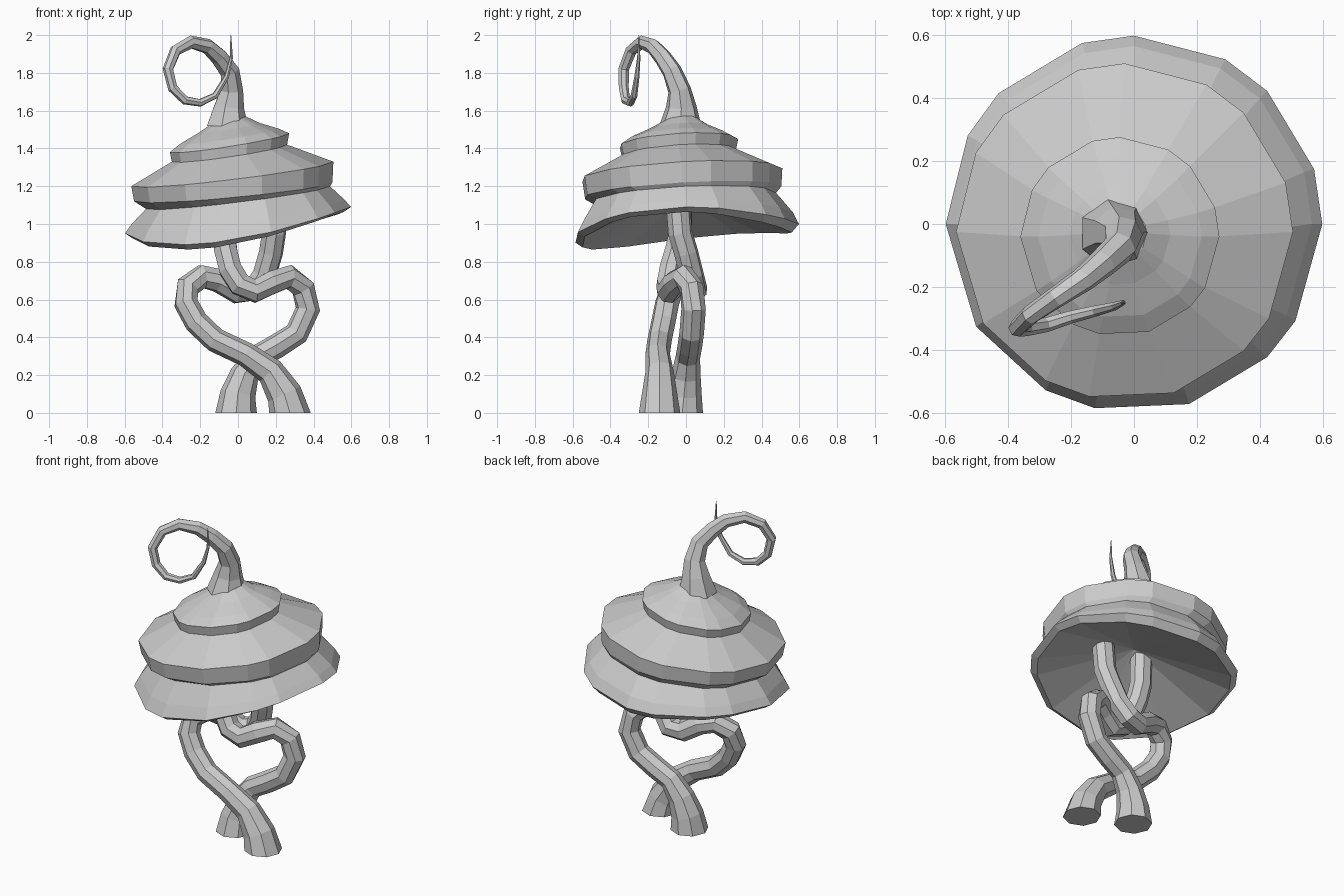
import bpy
import bmesh
from math import cos, sin, pi, radians
from mathutils import Vector

cube = bpy.data.objects.get("Cube")
if cube:
    bpy.data.objects.remove(cube, do_unlink=True)

GREY = (0.6, 0.6, 0.6, 1.0)
grey = bpy.data.materials.new("plain_grey")
grey.use_nodes = True
grey.diffuse_color = GREY
for node in grey.node_tree.nodes:
    if node.type == "BSDF_PRINCIPLED":
        node.inputs["Base Color"].default_value = GREY


def loft(name, rings):
    """Skin a list of equal point rings and close both ends."""
    bm = bmesh.new()
    loops = [[bm.verts.new(point) for point in ring] for ring in rings]
    sides = len(loops[0])
    for low, high in zip(loops, loops[1:]):
        for i in range(sides):
            j = (i + 1) % sides
            bm.faces.new((low[i], low[j], high[j], high[i]))
    for end in (loops[0], loops[-1]):
        bm.faces.new(end)
    bmesh.ops.remove_doubles(bm, verts=bm.verts, dist=0.0005)
    bmesh.ops.recalc_face_normals(bm, faces=bm.faces)
    mesh = bpy.data.meshes.new(name)
    bm.to_mesh(mesh)
    bm.free()
    mesh.materials.append(grey)
    part = bpy.data.objects.new(name, mesh)
    bpy.context.collection.objects.link(part)


def tube(name, path, radii, sides):
    """Sweep a polygon along a path that starts upright."""
    path = [Vector(point) for point in path]
    side_axis = Vector((1, 0, 0))
    rings = []
    for i, (centre, radius) in enumerate(zip(path, radii)):
        before = path[max(i - 1, 0)]
        after = path[min(i + 1, len(path) - 1)]
        tangent = (after - before).normalized() if i else Vector((0, 0, 1))
        side_axis = (side_axis - tangent * side_axis.dot(tangent)).normalized()
        other_axis = tangent.cross(side_axis)
        angles = [2 * pi * k / sides for k in range(sides)]
        rings.append([centre + radius * (side_axis * cos(a) + other_axis * sin(a))
                      for a in angles])
    loft(name, rings)


# Uneven, hand-cut corners shared by every ring of the cap
CORNERS = [radians(a) for a in (0, 17, 45, 61, 90, 106, 136, 152,
                                180, 213, 242, 258, 287, 315, 329)]


def cap_ring(radius, shift_x, shift_y, height, tilt_x, tilt_y, wave=0):
    """One tilted ring of the cap, optionally wavy."""
    return [(shift_x + radius * cos(a), shift_y + radius * sin(a),
             height + tilt_x * cos(a) + tilt_y * sin(a)
             + wave * cos(2 * a + pi / 6))
            for a in CORNERS]


# Cap: hollow underside, flared wavy rim, two stacked folds and a shallow crown
loft("cap", [cap_ring(*values) for values in (
    (0, 0, 0, 1.15, 0, 0),
    (.56, 0, 0, .96, .07, .03, .04),
    (.598, 0, 0, .99, .07, .04, .035),
    (.565, 0, 0, 1.045, .065, .035, .02),
    (.487, 0, -.01, 1.14, .06, .025),
    (.525, -.025, -.02, 1.17, .05, .03),
    (.535, -.03, -.025, 1.265, .065, .03),
    (.305, -.045, -.04, 1.375, .045, .02),
    (.316, -.045, -.04, 1.43, .05, .02),
    (.26, -.045, -.04, 1.465, .04, .015),
    (.16, -.045, -.035, 1.51, .025, .01),
    (.09, -.05, -.03, 1.55, .02, .01),
)])

# Curled stalk, tapering to a point after one turn
stalk_path = (
    (-.06, -.03, 1.52), (-.05, -.025, 1.62), (-.035, -.035, 1.71),
    (-.045, -.075, 1.81), (-.1, -.125, 1.885), (-.16, -.175, 1.94),
    (-.25, -.235, 1.963), (-.33, -.29, 1.92), (-.37, -.33, 1.82),
    (-.345, -.33, 1.72), (-.28, -.32, 1.655), (-.2, -.295, 1.642),
    (-.12, -.275, 1.68), (-.06, -.26, 1.78), (-.035, -.25, 1.88),
    (-.038, -.25, 2.0))
stalk_radii = (.115, .083, .062, .053, .047, .041, .035, .031,
               .029, .027, .024, .021, .018, .014, .009, .002)
tube("curled_stalk", stalk_path, stalk_radii, sides=7)


# Two entwined stems with flared feet
def stem(name, path):
    radii = [.065 + .045 * max(0, 1 - z / .28) for x, y, z in path]
    tube(name, path, radii, sides=8)


stem("front_stem", (
    (.275, -.14, 0), (.245, -.14, .1), (.17, -.14, .22), (.04, -.15, .31),
    (-.12, -.14, .385), (-.22, -.12, .48), (-.275, -.1, .58),
    (-.265, -.07, .67), (-.19, -.03, .722), (-.1, 0, .7),
    (0, .03, .64), (.08, .05, .65), (.14, .03, .73),
    (.175, 0, .85), (.19, -.03, .95), (.195, -.045, 1.14)))
stem("back_stem", (
    (-.01, -.02, 0), (0, -.01, .1), (.035, 0, .2), (.1, .01, .295),
    (.2, .02, .35), (.31, .03, .42), (.37, .04, .55),
    (.345, .03, .66), (.27, -.01, .72), (.18, -.06, .69),
    (.09, -.09, .645), (.01, -.095, .68), (-.04, -.08, .76),
    (-.065, -.05, .86), (-.075, -.03, .95), (-.08, -.03, 1.14)))
